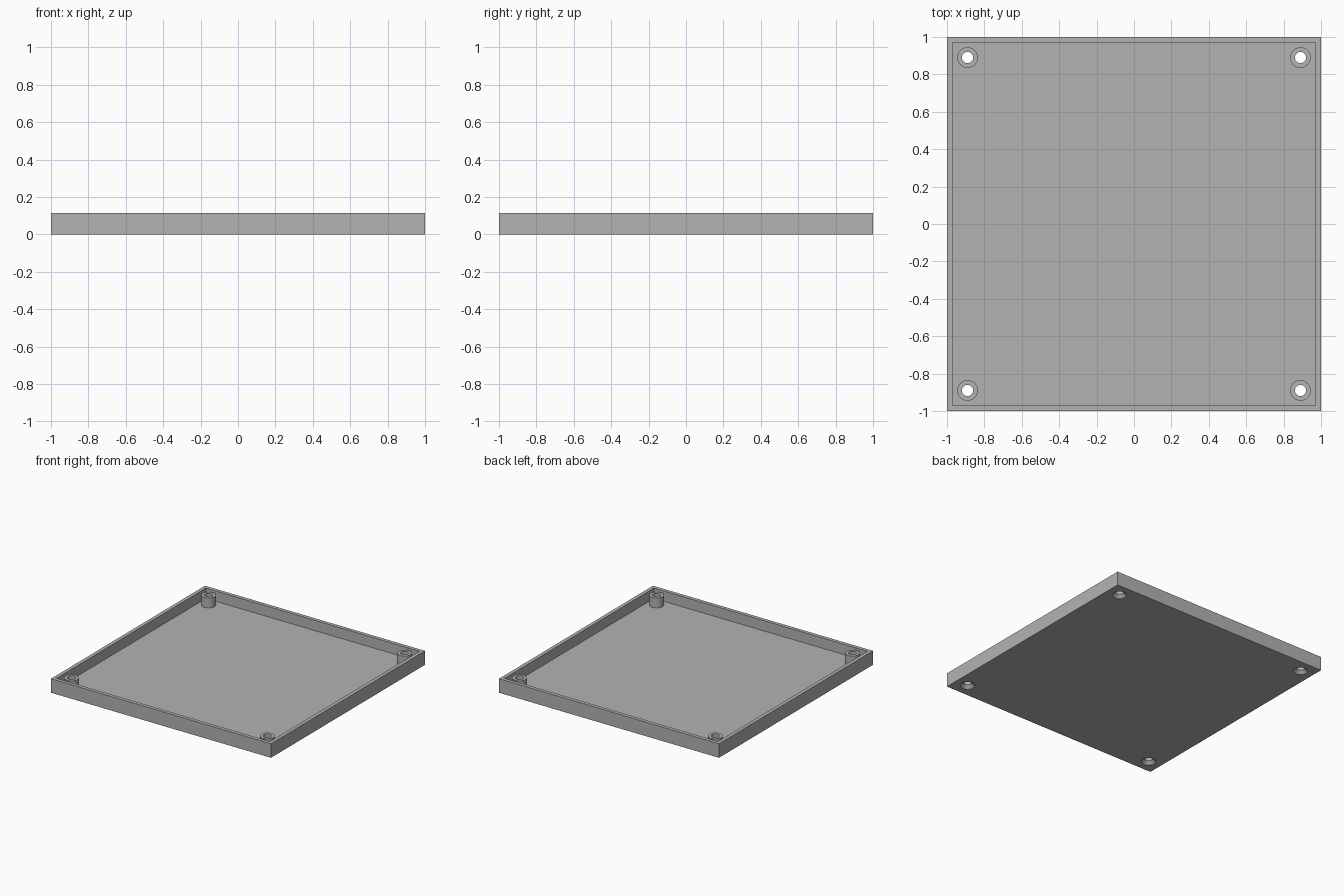
import bpy

if "Cube" in bpy.data.objects:
    bpy.data.objects.remove(bpy.data.objects["Cube"], do_unlink=True)

HEIGHT, WALL, FLOOR = 0.115, 0.03, 0.03
POST_R, POST_TOP, HOLE_R, SINK_DEPTH = 0.055, 0.11, 0.03, 0.025
POST_POS = 0.89

grey = bpy.data.materials.new("plain grey")
grey.use_nodes = True
grey.diffuse_color = (0.45, 0.45, 0.45, 1)
grey.node_tree.nodes["Principled BSDF"].inputs["Base Color"].default_value = (0.45, 0.45, 0.45, 1)


def box(name, width, z0, z1):
    bpy.ops.mesh.primitive_cube_add(size=1, location=(0, 0, (z0 + z1) / 2))
    ob = bpy.context.object
    ob.name = name
    ob.scale = (width, width, z1 - z0)
    bpy.ops.object.transform_apply(location=True, rotation=False, scale=True)
    ob.data.materials.append(grey)
    return ob


def cone(name, x, y, z0, z1, r0, r1):
    bpy.ops.mesh.primitive_cone_add(vertices=48, radius1=r0, radius2=r1,
                                    depth=z1 - z0, location=(x, y, (z0 + z1) / 2))
    ob = bpy.context.object
    ob.name = name
    ob.data.materials.append(grey)
    return ob


def combine(target, tool, operation):
    mod = target.modifiers.new(operation.lower(), "BOOLEAN")
    mod.operation, mod.solver, mod.object = operation, "EXACT", tool
    bpy.context.view_layer.objects.active = target
    bpy.ops.object.modifier_apply(modifier=mod.name)
    bpy.data.objects.remove(tool, do_unlink=True)


# Open square tray
tray = box("tray", 2, 0, HEIGHT)
combine(tray, box("cavity", 2 - 2 * WALL, FLOOR, HEIGHT + 0.1), "DIFFERENCE")

# Corner screw posts, drilled through and countersunk from below
for x in (-POST_POS, POST_POS):
    for y in (-POST_POS, POST_POS):
        combine(tray, cone("post", x, y, FLOOR / 2, POST_TOP, POST_R, POST_R), "UNION")
        combine(tray, cone("drill", x, y, -0.1, 0.2, HOLE_R, HOLE_R), "DIFFERENCE")
        slope = (POST_R - HOLE_R) / SINK_DEPTH
        extra = 0.01
        combine(tray, cone("countersink", x, y, -extra, SINK_DEPTH,
                           POST_R + slope * extra, HOLE_R), "DIFFERENCE")

# Smooth round surfaces, crisp edges
bpy.ops.object.select_all(action="DESELECT")
tray.select_set(True)
bpy.context.view_layer.objects.active = tray
bpy.ops.object.shade_smooth_by_angle()
